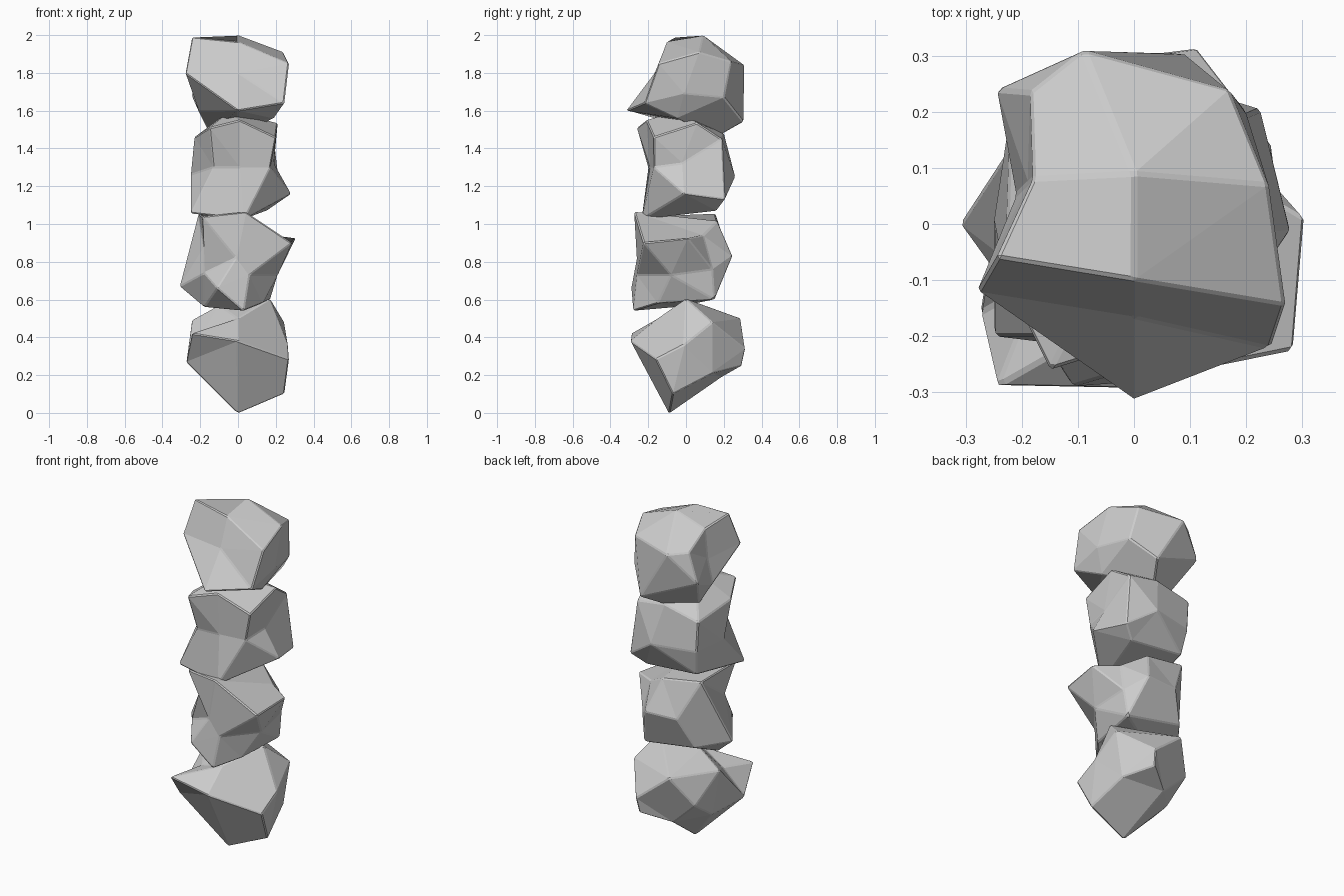
import bpy, bmesh, math
from mathutils import Vector


def rock(name, height, points):
    """Chiselled boulder: corners are joined by wrapping their directions around the
    centre, so both bulging and dented corners work. Corner z is relative to height."""
    bm = bmesh.new()
    corners = {}
    for p in points:
        co = Vector(p)
        v = bm.verts.new(co.normalized())
        corners[v] = co
    bmesh.ops.convex_hull(bm, input=bm.verts[:])
    for v in bm.verts:
        v.co = corners[v]
    # merge nearly flat triangles into larger facets
    bmesh.ops.dissolve_limit(bm, angle_limit=math.radians(9),
                             verts=bm.verts[:], edges=bm.edges[:])
    bmesh.ops.recalc_face_normals(bm, faces=bm.faces[:])
    me = bpy.data.meshes.new(name)
    bm.to_mesh(me)
    bm.free()
    ob = bpy.data.objects.new(name, me)
    ob.location.z = height
    bpy.context.collection.objects.link(ob)
    # thin worn edges
    bev = ob.modifiers.new("worn_edges", 'BEVEL')
    bev.width = 0.006
    bev.segments = 1
    bev.limit_method = 'ANGLE'
    bev.angle_limit = math.radians(20)
    return ob


# bottom rock, balanced on a point
rock("bottom_rock", 0.32, [
    (-.245, -.29, .10), (0, -.295, .06), (.27, -.16, -.035), (-.275, -.16, -.05),
    (.245, -.07, -.22), (0, -.09, -.325), (.265, -.01, .04), (.17, 0, .285),
    (-.1, 0, .25), (0, -.15, .18), (.245, .14, .16), (-.09, .29, .18),
    (.11, .315, .02), (.1, .295, -.07), (.2, .14, -.11), (-.05, .19, -.13),
    (-.17, -.1, .12), (-.245, .03, .17), (-.2, .2, .01), (-.2, .04, -.1)])

# lower middle rock
rock("lower_middle_rock", 0.80, [
    (.305, .01, .125), (.285, -.225, .10), (.04, -.275, .265), (-.19, -.2, .24),
    (-.21, .155, .255), (.04, .165, .215), (-.01, -.26, .02), (.06, -.26, -.07),
    (.03, -.28, -.26), (-.11, -.29, -.14), (-.18, -.05, -.24), (-.31, 0, -.13),
    (-.18, -.18, -.06), (-.18, -.1, .08), (.21, -.08, -.07), (.19, .14, -.04),
    (.17, .15, -.2), (.1, .245, .03), (-.1, .23, .03), (-.18, .17, -.14),
    (.13, -.15, -.22), (.17, .09, .14)])

# upper middle rock
rock("upper_middle_rock", 1.30, [
    (-.23, -.1, .16), (-.15, -.26, .21), (.01, -.21, .25), (-.04, -.04, .3),
    (.2, -.17, .16), (.21, .06, .235), (.19, .19, .15), (0, .2, .18),
    (-.22, .2, .13), (.05, .26, -.05), (.19, -.02, .02), (.17, -.17, 0),
    (.28, -.01, -.14), (.225, .205, -.17), (.15, .16, -.23), (-.19, .17, -.2),
    (.03, -.235, -.275), (-.25, -.2, -.245), (.01, -.19, 0), (-.13, -.2, 0),
    (-.25, 0, -.04), (-.21, .2, -.05)])

# top rock
rock("top_rock", 1.76, [
    (-.245, -.06, .23), (0, -.1, .205), (.27, -.145, .09), (.245, -.22, -.12),
    (0, -.315, -.16), (-.28, -.12, .04), (0, -.165, .04), (0, .09, .24),
    (.24, .07, .15), (-.18, .08, .17), (-.185, .235, .09), (-.09, .31, .08),
    (.17, .24, .10), (.2, .2, -.09), (.25, -.01, -.07), (.19, -.05, -.2),
    (.09, .305, -.22), (0, .165, -.3), (0, 0, -.22), (-.15, .09, -.28),
    (-.21, .05, -.16), (-.245, .24, -.08), (-.19, .07, -.01)])
